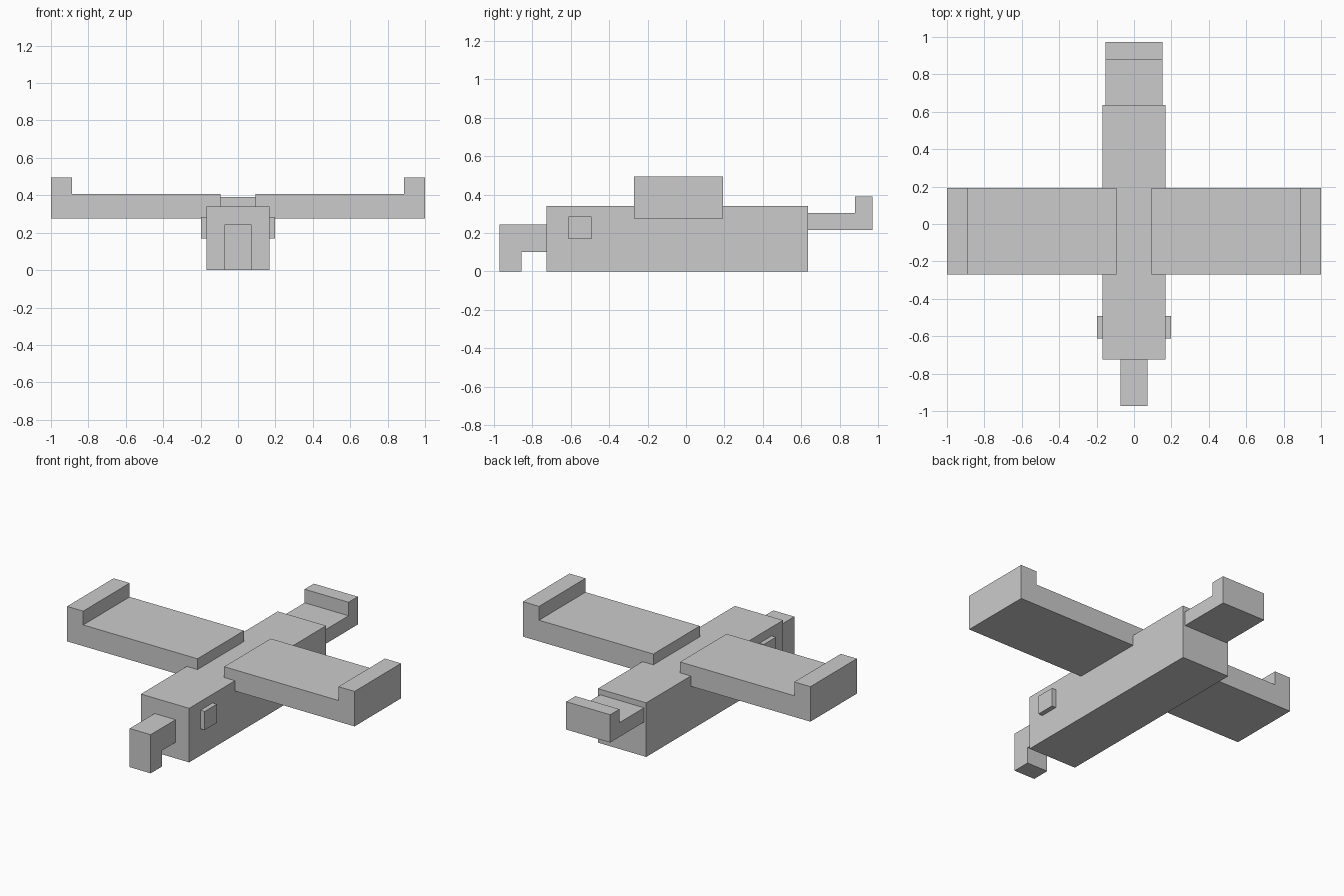
import bpy
import bmesh
from mathutils import Vector

if "Cube" in bpy.data.objects:
    bpy.data.objects.remove(bpy.data.objects["Cube"])


def prism(name, profile, axis, lo, hi):
    """Extrude a 2D profile along x (points are y,z) or y (points are x,z)."""
    def place(p, t):
        return (t, p[0], p[1]) if axis == 'x' else (p[0], t, p[1])
    bm = bmesh.new()
    face = bm.faces.new([bm.verts.new(place(p, lo)) for p in profile])
    ext = bmesh.ops.extrude_face_region(bm, geom=[face])
    moved = [g for g in ext['geom'] if isinstance(g, bmesh.types.BMVert)]
    step = Vector(place((0, 0), hi - lo))
    bmesh.ops.translate(bm, verts=moved, vec=step)
    bmesh.ops.recalc_face_normals(bm, faces=bm.faces[:])
    mesh = bpy.data.meshes.new(name)
    bm.to_mesh(mesh)
    bm.free()
    obj = bpy.data.objects.new(name, mesh)
    bpy.context.collection.objects.link(obj)
    return obj


def rect(a0, a1, z0, z1):
    return [(a0, z0), (a1, z0), (a1, z1), (a0, z1)]


# Body block
prism("body", rect(-0.725, 0.635, 0, 0.34), 'x', -0.168, 0.168)

# Hooked beak
prism("beak", [(-0.972, 0), (-0.857, 0), (-0.857, 0.10), (-0.725, 0.10),
               (-0.725, 0.243), (-0.972, 0.243)], 'x', -0.073, 0.073)

# Tail with raised tip
prism("tail", [(0.635, 0.215), (0.972, 0.215), (0.972, 0.39), (0.88, 0.39),
               (0.88, 0.305), (0.635, 0.305)], 'x', -0.153, 0.153)

# Wings with raised tips, and eyes, on both sides
for side, s in (("left", -1), ("right", 1)):
    wing = [(0.093, 0.275), (1, 0.275), (1, 0.495), (0.888, 0.495),
            (0.888, 0.408), (0.093, 0.408)]
    prism(side + "_wing", [(s * x, z) for x, z in wing], 'y', -0.27, 0.192)
    prism(side + "_eye", rect(s * 0.16, s * 0.197, 0.168, 0.285), 'y', -0.612, -0.492)
